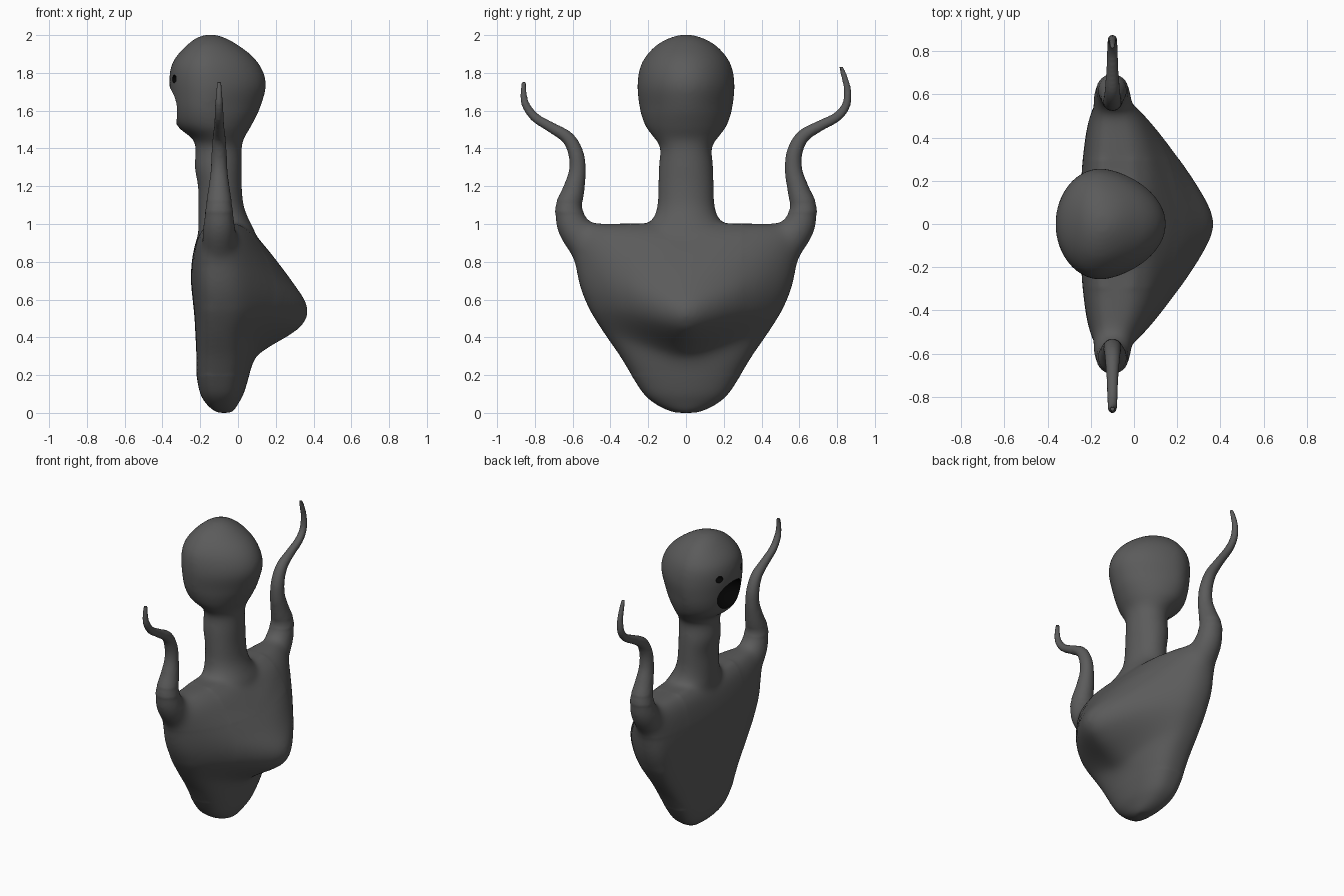
import bpy, bmesh, math
from mathutils import Vector, Matrix

if "Cube" in bpy.data.objects:
    bpy.data.objects.remove(bpy.data.objects["Cube"])


def material(name, rgb):
    m = bpy.data.materials.new(name)
    m.diffuse_color = (*rgb, 1)
    m.use_nodes = True
    m.node_tree.nodes["Principled BSDF"].inputs["Base Color"].default_value = m.diffuse_color
    return m


grey = material("dark grey skin", (0.105, 0.105, 0.105))
black = material("black hollow", (0.001, 0.001, 0.001))


def smooth_rows(rows, steps=6):
    """Catmull-Rom interpolation of a list of tuples."""
    out = []
    for i in range(len(rows) - 1):
        p0, p1 = rows[max(i - 1, 0)], rows[i]
        p2, p3 = rows[i + 1], rows[min(i + 2, len(rows) - 1)]
        for s in range(steps):
            t = s / steps
            out.append(tuple(
                0.5 * (2 * b + (c - a) * t + (2 * a - 5 * b + 4 * c - d) * t * t
                       + (3 * b - a - 3 * c + d) * t ** 3)
                for a, b, c, d in zip(p0, p1, p2, p3)))
    return out + [rows[-1]]


def loft(bm, rings):
    """Skin closed rings of points and cap both ends."""
    vs = [[bm.verts.new(p) for p in r] for r in rings]
    n = len(vs[0])
    for a, b in zip(vs, vs[1:]):
        for i in range(n):
            j = (i + 1) % n
            bm.faces.new((a[i], a[j], b[j], b[i]))
    bm.faces.new(vs[0][::-1])
    bm.faces.new(vs[-1])


def apply_modifiers(obj):
    dg = bpy.context.evaluated_depsgraph_get()
    me = bpy.data.meshes.new_from_object(obj.evaluated_get(dg))
    obj.modifiers.clear()
    obj.data = me


N = 64
ANGLES = [2 * math.pi * i / N for i in range(N)]
bm = bmesh.new()

# Torso: height, half width, front x, back x without hump
torso = [(0.0, 0.06, -0.11, -0.03), (0.02, 0.115, -0.14, -0.015),
         (0.05, 0.168, -0.17, 0.003), (0.1, 0.225, -0.20, 0.03),
         (0.2, 0.29, -0.22, 0.06), (0.3, 0.35, -0.22, 0.082),
         (0.4, 0.42, -0.225, 0.085), (0.5, 0.485, -0.23, 0.085),
         (0.6, 0.54, -0.24, 0.08), (0.7, 0.573, -0.25, 0.08),
         (0.8, 0.59, -0.245, 0.078), (0.9, 0.61, -0.225, 0.055),
         (0.96, 0.59, -0.20, 0.025), (1.002, 0.53, -0.16, -0.03)]

# Hump on the back: height, depth
hump = [(0.25, 0), (0.3, 0.012), (0.35, 0.085), (0.4, 0.175), (0.45, 0.25),
        (0.5, 0.285), (0.55, 0.293), (0.6, 0.277), (0.7, 0.205), (0.8, 0.13),
        (0.9, 0.072), (1.0, 0.03), (1.1, 0)]


def hump_depth(y, z):
    side = math.hypot(y, 0.08) - 0.08
    z -= 0.35 * side
    fade = max(0, 1 - side / 0.52)
    for (z0, d0), (z1, d1) in zip(hump, hump[1:]):
        if z0 <= z <= z1:
            return fade * (d0 + (d1 - d0) * (z - z0) / (z1 - z0))
    return 0


def torso_point(t, z, w, front, back):
    y, c = w * math.sin(t), math.cos(t)
    if c < 0:
        return (-0.1 + (front + 0.1) * abs(c) ** 0.5, y, z)
    return (-0.1 + (back + 0.1) * c ** 0.7 + hump_depth(y, z) * c ** 0.3, y, z)


loft(bm, [[torso_point(t, *row) for t in ANGLES] for row in smooth_rows(torso, 4)])

# Neck and head: height, half width, front x, back x
head = [(0.9, 0.30, -0.215, 0.11), (0.97, 0.24, -0.21, 0.085),
        (1.03, 0.175, -0.21, 0.055), (1.1, 0.152, -0.21, 0.03),
        (1.2, 0.148, -0.212, 0.02), (1.3, 0.145, -0.23, 0.02),
        (1.4, 0.137, -0.225, 0.02), (1.45, 0.165, -0.24, 0.03),
        (1.5, 0.205, -0.305, 0.06), (1.54, 0.225, -0.333, 0.082),
        (1.6, 0.244, -0.347, 0.112), (1.7, 0.258, -0.36, 0.145),
        (1.75, 0.258, -0.364, 0.149), (1.8, 0.252, -0.362, 0.137),
        (1.85, 0.237, -0.349, 0.11), (1.9, 0.205, -0.317, 0.065),
        (1.95, 0.155, -0.268, -0.003), (1.985, 0.09, -0.222, -0.065),
        (2.002, 0.035, -0.175, -0.115)]


def head_point(t, z, w, front, back):
    # The skull is egg-shaped in plan, narrowing toward the back
    k = min(1, max(0, (z - 1.42) / 0.2)) * min(1, w / 0.25)
    mid = (front + back) / 2 - 0.045 * k
    c = math.cos(t)
    x = mid + c * ((back - mid) if c > 0 else (mid - front))
    return (x, w * math.sin(t) * (1 - 0.14 * k * max(c, 0)), z)


loft(bm, [[head_point(t, *row) for t in ANGLES] for row in smooth_rows(head, 4)])

# Arms: y, z, radius
arm_base = [(0.46, 0.72, 0.05), (0.535, 0.88, 0.088), (0.60, 0.99, 0.09),
            (0.622, 1.08, 0.074), (0.595, 1.18, 0.058)]
arm_tips = {
    1: [(0.57, 1.28, 0.047), (0.575, 1.38, 0.042), (0.62, 1.465, 0.036),
        (0.71, 1.52, 0.029), (0.80, 1.568, 0.026), (0.848, 1.63, 0.023),
        (0.855, 1.71, 0.020), (0.835, 1.79, 0.016), (0.82, 1.834, 0.012)],
    -1: [(0.575, 1.28, 0.045), (0.582, 1.37, 0.041), (0.625, 1.455, 0.035),
         (0.72, 1.515, 0.028), (0.80, 1.565, 0.025), (0.848, 1.63, 0.022),
         (0.86, 1.69, 0.018), (0.857, 1.757, 0.012)]}
for side, tip in arm_tips.items():
    path = smooth_rows(arm_base + tip, 5)
    rings = []
    for i, (y, z, r) in enumerate(path):
        a, b = path[max(i - 1, 0)], path[min(i + 1, len(path) - 1)]
        d = Vector((0, b[0] - a[0], b[1] - a[1])).normalized()
        rings.append([(-0.1 + r * math.sin(t),
                       side * (y + r * math.cos(t) * d.z),
                       z - r * math.cos(t) * d.y) for t in ANGLES[::3]])
    loft(bm, rings)

bmesh.ops.recalc_face_normals(bm, faces=bm.faces)
mesh = bpy.data.meshes.new("body")
bm.to_mesh(mesh)
bm.free()
body = bpy.data.objects.new("body", mesh)
bpy.context.collection.objects.link(body)

# Fuse all parts into one skin
remesh = body.modifiers.new("fuse", 'REMESH')
remesh.mode = 'VOXEL'
remesh.voxel_size = 0.01
soften = body.modifiers.new("soften", 'SMOOTH')
soften.factor = 0.5
soften.iterations = 5
apply_modifiers(body)

# Blend the torso, shoulders and head more strongly than the thin arms
bm = bmesh.new()
bm.from_mesh(body.data)
regions = [(20, lambda p: abs(p.y) < 0.45 or p.z < 1.12),
           (45, lambda p: 0.55 < p.z < 1.06 and abs(p.y) > 0.3),
           (25, lambda p: 0.2 < p.z < 0.8)]
for count, inside in regions:
    chosen = [v for v in bm.verts if inside(v.co)]
    for _ in range(count):
        bmesh.ops.smooth_vert(bm, verts=chosen, factor=0.5, use_axis_x=True,
                              use_axis_y=True, use_axis_z=True)
bm.to_mesh(body.data)
bm.free()
body.data.materials.clear()
body.data.materials.append(grey)
body.data.materials.append(black)

# Mouth and eye hollows
bm = bmesh.new()
for place, size in [((-0.335, 0, 1.628), (0.13, 0.125, 0.096)),
                    ((-0.332, 0.118, 1.768), (0.03, 0.025, 0.022)),
                    ((-0.332, -0.118, 1.768), (0.03, 0.025, 0.022))]:
    bmesh.ops.create_uvsphere(bm, u_segments=32, v_segments=20, radius=1,
                              matrix=Matrix.Translation(place) @ Matrix.Diagonal((*size, 1)))
mesh = bpy.data.meshes.new("hollow_cutter")
bm.to_mesh(mesh)
bm.free()
mesh.materials.append(black)
cutter = bpy.data.objects.new("hollow_cutter", mesh)
cutter.hide_render = True
bpy.context.collection.objects.link(cutter)
cut = body.modifiers.new("hollows", 'BOOLEAN')
cut.operation = 'DIFFERENCE'
cut.solver = 'EXACT'
cut.material_mode = 'TRANSFER'
cut.object = cutter
apply_modifiers(body)
bpy.data.objects.remove(cutter)

bpy.context.view_layer.objects.active = body
body.select_set(True)
bpy.ops.object.shade_smooth_by_angle(angle=math.radians(40))
